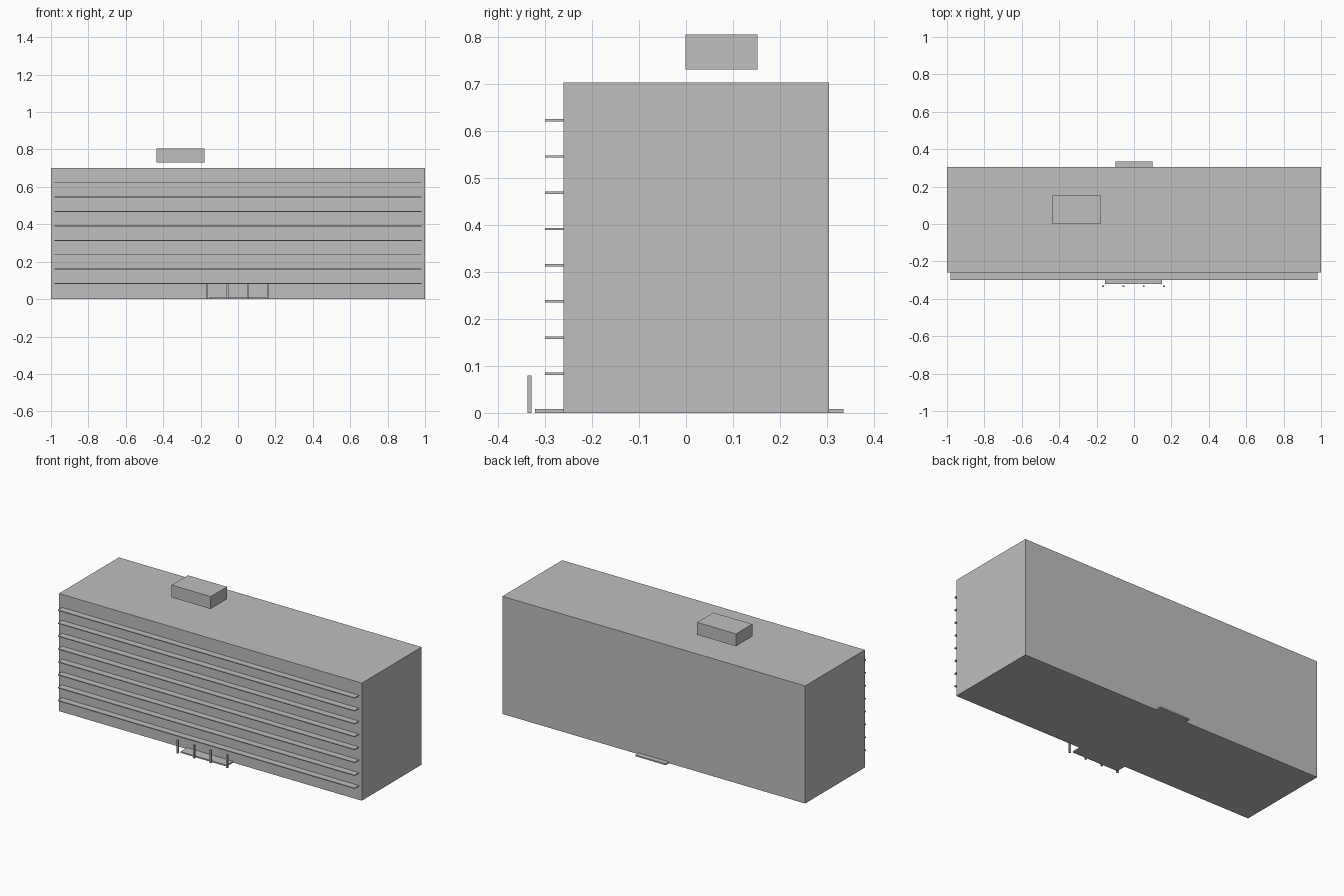
import bpy
import bmesh
from mathutils import Vector

if "Cube" in bpy.data.objects:
    bpy.data.objects.remove(bpy.data.objects["Cube"], do_unlink=True)

# One plain concrete colour for everything
concrete = bpy.data.materials.new("concrete_grey")
concrete.use_nodes = True
GREY = (0.52, 0.52, 0.52, 1)
concrete.diffuse_color = GREY
concrete.node_tree.nodes["Principled BSDF"].inputs["Base Color"].default_value = GREY


def box(name, low, high):
    """Flat-shaded box between two opposite corners."""
    low, high = Vector(low), Vector(high)
    bm = bmesh.new()
    bmesh.ops.create_cube(bm, size=1)
    bmesh.ops.scale(bm, vec=high - low, verts=bm.verts)
    mesh = bpy.data.meshes.new(name)
    bm.to_mesh(mesh)
    bm.free()
    mesh.materials.append(concrete)
    obj = bpy.data.objects.new(name, mesh)
    obj.location = (low + high) / 2
    bpy.context.collection.objects.link(obj)
    return obj


FRONT, BACK, ROOF = -0.26, 0.304, 0.702

# Main block
box("building_body", (-1, FRONT, 0), (1, BACK, ROOF))

# Long balcony slabs along the front, one per storey
for i in range(8):
    z = 0.083 + i * 0.077
    box(f"balcony_slab_{i + 1}", (-0.98, -0.3, z - 0.0025), (0.98, FRONT, z + 0.0025))

# Entrance platforms, front and back
box("front_step", (-0.155, -0.321, 0), (0.15, FRONT, 0.008))
box("back_step", (-0.1, BACK, 0), (0.1, 0.335, 0.008))

# Row of slim entrance posts
for i in range(4):
    x = -0.166 + i * 0.109
    box(f"entrance_post_{i + 1}", (x - 0.005, -0.337, 0), (x + 0.005, -0.328, 0.079))

# Plant room hovering above the roof
box("roof_plant_room", (-0.437, -0.001, 0.73), (-0.18, 0.152, 0.804))
